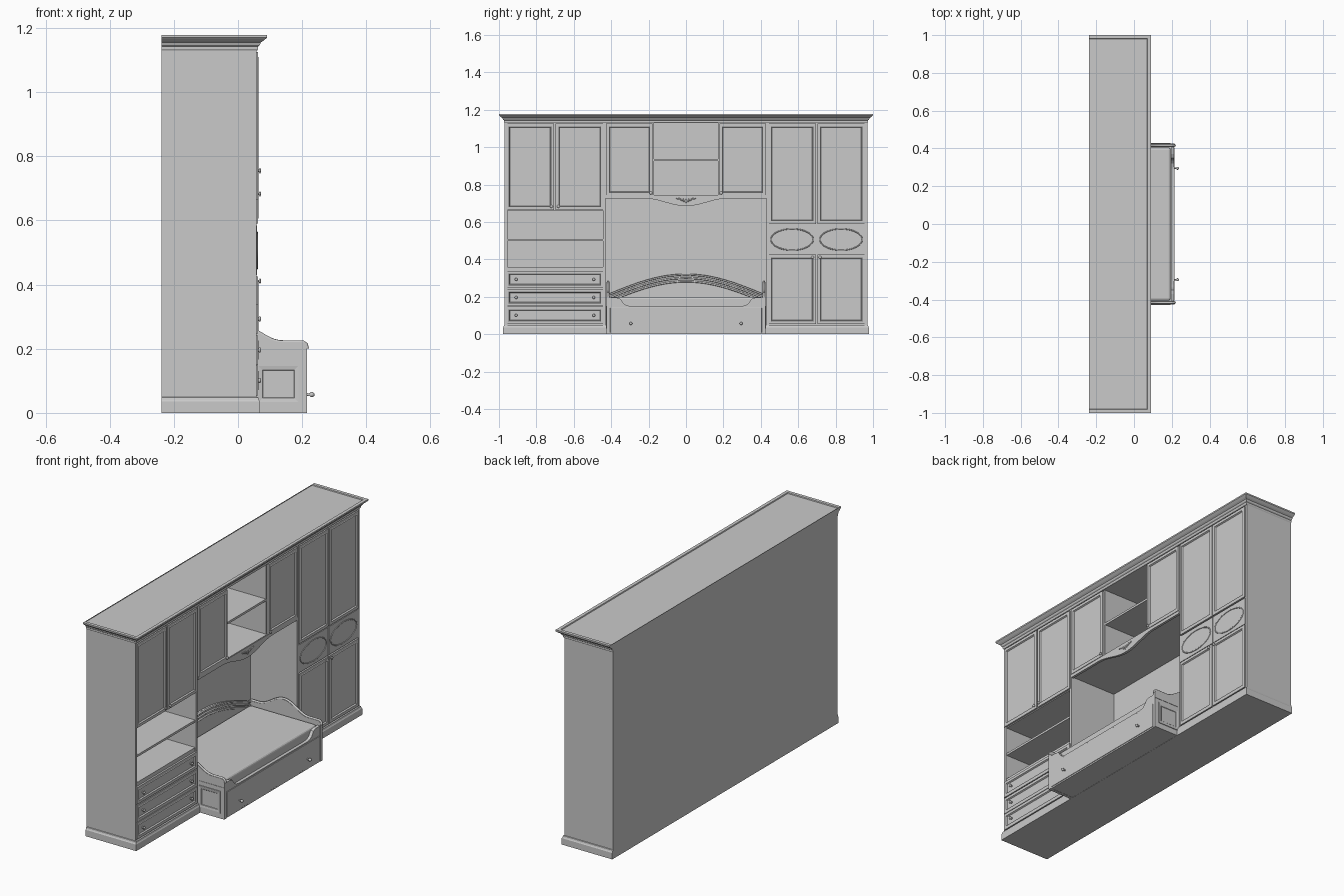
import bpy, bmesh, math
from mathutils import Vector

if "Cube" in bpy.data.objects:
    bpy.data.objects.remove(bpy.data.objects["Cube"])

grey = bpy.data.materials.new("plain_grey")
grey.use_nodes = True
grey.diffuse_color = (0.59, 0.59, 0.59, 1)
grey.node_tree.nodes["Principled BSDF"].inputs["Base Color"].default_value = (0.59, 0.59, 0.59, 1)

BACK, FRONT, FACE, SIDE = -0.238, 0.057, 0.062, 0.97


def finish(name, bm, smooth=False):
    bmesh.ops.recalc_face_normals(bm, faces=bm.faces)
    mesh = bpy.data.meshes.new(name)
    bm.to_mesh(mesh)
    bm.free()
    mesh.materials.append(grey)
    if smooth:
        for p in mesh.polygons:
            p.use_smooth = True
    ob = bpy.data.objects.new(name, mesh)
    bpy.context.collection.objects.link(ob)
    return ob


def box_mesh(x, y, z):
    bm = bmesh.new()
    bmesh.ops.create_cube(bm, size=1)
    for v in bm.verts:
        v.co = [r[0] + (c + 0.5) * (r[1] - r[0]) for c, r in zip(v.co, (x, y, z))]
    return bm


def box(name, x, y, z, bevel=0):
    ob = finish(name, box_mesh(x, y, z))
    if bevel:
        m = ob.modifiers.new("rounding", 'BEVEL')
        m.width, m.segments = bevel, 3
    return ob


def panel(name, x, y, z, axis=(1, 0, 0), steps=((0.014, 0), (0.003, 0.002), (0.004, -0.007), (0.006, 0))):
    """Box whose face along axis is inset into a framed, moulded panel."""
    bm = box_mesh(x, y, z)
    bm.normal_update()
    face = max(bm.faces, key=lambda f: f.normal.dot(Vector(axis)))
    for width, depth in steps:
        bmesh.ops.inset_region(bm, faces=[face], thickness=width, depth=depth, use_even_offset=True)
    return finish(name, bm)


def prism(name, pts, a, b, axis):
    """Extrude an outline: axis 'x' takes (y, z) points, axis 'y' takes (x, z)."""
    bm = bmesh.new()
    place = (lambda p, t: (t, p[0], p[1])) if axis == 'x' else (lambda p, t: (p[0], t, p[1]))
    face = bm.faces.new([bm.verts.new(place(p, a)) for p in pts])
    out = bmesh.ops.extrude_face_region(bm, geom=[face])
    shift = Vector((b - a, 0, 0)) if axis == 'x' else Vector((0, b - a, 0))
    bmesh.ops.translate(bm, vec=shift, verts=[v for v in out["geom"] if isinstance(v, bmesh.types.BMVert)])
    return finish(name, bm)


def moulding(name, profile):
    """Stack of outlines around front and both ends, flush at the back."""
    bm = bmesh.new()
    rings = []
    for o, z in profile:
        rings.append([bm.verts.new(p) for p in (
            (BACK, -SIDE - o, z), (0.06 + o, -SIDE - o, z), (0.06 + o, SIDE + o, z), (BACK, SIDE + o, z))])
    for r, s in zip(rings, rings[1:]):
        for i in range(4):
            j = (i + 1) % 4
            bm.faces.new((r[i], r[j], s[j], s[i]))
    bm.faces.new(rings[0])
    bm.faces.new(rings[-1])
    return finish(name, bm)


def tube(name, pts, radius, cyclic=False):
    cu = bpy.data.curves.new(name, 'CURVE')
    cu.dimensions, cu.bevel_depth, cu.bevel_resolution = '3D', radius, 2
    sp = cu.splines.new('POLY')
    sp.points.add(len(pts) - 1)
    for p, q in zip(sp.points, pts):
        p.co = (*q, 1)
    sp.use_cyclic_u = cyclic
    cu.materials.append(grey)
    ob = bpy.data.objects.new(name, cu)
    bpy.context.collection.objects.link(ob)
    return ob


def knob(name, x, y, z, length=0.012):
    """Turned knob pointing to the front."""
    bm = bmesh.new()
    prof = [(0.006, 0), (0.004, 0.25), (0.003, 0.45), (0.008, 0.6), (0.008, 0.8), (0.004, 1)]
    n = 12
    rings = [[bm.verts.new((x + t * length, y + r * math.cos(i * math.tau / n), z + r * math.sin(i * math.tau / n)))
              for i in range(n)] for r, t in prof]
    for r, s in zip(rings, rings[1:]):
        for i in range(n):
            bm.faces.new((r[i], r[(i + 1) % n], s[(i + 1) % n], s[i]))
    bm.faces.new(rings[0])
    bm.faces.new(rings[-1])
    finish(name, bm, True)


# Carcass
moulding("plinth", [(0.008, 0), (0.008, 0.035), (0.005, 0.04), (0.003, 0.048), (0, 0.05)])
moulding("cornice", [(0, 1.13), (0.003, 1.135), (0.003, 1.143), (0.008, 1.147), (0.011, 1.155), (0.019, 1.16),
                     (0.026, 1.166), (0.03, 1.17), (0.03, 1.178), (0.012, 1.178), (0.01, 1.173)])
box("back_panel", (BACK, BACK + 0.012), (-SIDE, SIDE), (0.05, 1.13))
for s, side in ((-1, "right"), (1, "left")):
    box(side + "_end", (BACK, FRONT), sorted((s * 0.955, s * SIDE)), (0.05, 1.13))
    box(side + "_divider", (BACK, FRONT), sorted((s * 0.43, s * 0.445)), (0.05, 1.13))
    box(side + "_upper_cabinet", (BACK, 0.052), sorted((s * 0.17, s * 0.43)), (0.745, 1.13))
    # Middle wall doors
    panel(side + "_middle_door", (0.045, FACE), sorted((s * 0.178, s * 0.427)), (0.742, 1.125))
    knob(side + "_middle_knob", FACE - 0.002, s * 0.188, 0.755)
box("drawer_cabinet", (BACK, 0.052), (-0.955, -0.445), (0.05, 0.36))
box("tall_left_cabinet", (BACK, 0.052), (0.445, 0.955), (0.05, 1.13))
box("upper_right_cabinet", (BACK, 0.052), (-0.955, -0.445), (0.66, 1.13))
box("right_open_shelf", (BACK, 0.052), (-0.955, -0.445), (0.498, 0.51))
box("middle_open_shelf", (BACK, 0.05), (-0.17, 0.17), (0.925, 0.937))
box("bridge_bottom", (BACK, FRONT), (-0.43, 0.43), (0.73, 0.745))

# Doors and drawers
for i, y in enumerate((-0.963, -0.697)):
    panel(f"right_upper_door_{i}", (0.045, FACE), (y, y + 0.257), (0.665, 1.125))
    knob(f"right_door_knob_{i}", FACE - 0.002, (-0.72, -0.682)[i], 0.683)
for i, z in enumerate((0.055, 0.15, 0.247)):
    panel(f"drawer_{i}", (0.045, FACE), (-0.963, -0.44), (z, z + 0.092))
    for y in (-0.908, -0.493):
        knob(f"drawer_knob_{i}", FACE - 0.006, y, z + 0.046, 0.016)
for i, y in enumerate((0.44, 0.702)):
    panel(f"left_upper_door_{i}", (0.045, FACE), (y, y + 0.255), (0.59, 1.125))
    panel(f"left_lower_door_{i}", (0.045, FACE), (y, y + 0.255), (0.055, 0.425))
    box(f"oval_front_{i}", (0.045, FACE - 0.003), (y, y + 0.255), (0.43, 0.584))
    oval = [(FACE - 0.003, y + 0.127 + 0.113 * math.cos(a * math.tau / 48), 0.506 + 0.057 * math.sin(a * math.tau / 48))
            for a in range(48)]
    tube(f"oval_rim_{i}", oval, 0.003, True)
    knob(f"left_door_knob_{i}", FACE - 0.002, (0.677, 0.717)[i], 0.411)

# Valance over the bed with a carved ornament
ys = [-0.43 + 0.86 * i / 60 for i in range(61)]
low = [(y, 0.725 - (0.02 * (1 + math.cos(math.pi * y / 0.22)) if abs(y) < 0.22 else 0)) for y in ys]
prism("valance", low + [(0.43, 0.742), (-0.43, 0.742)], 0.045, FACE - 0.003, 'x')
for i in range(-3, 4):
    bm = bmesh.new()
    bmesh.ops.create_uvsphere(bm, u_segments=8, v_segments=6, radius=1)
    ang = i * 0.42
    for v in bm.verts:
        u, w = v.co.y * 0.004, v.co.z * 0.011
        v.co = (FACE - 0.003 + v.co.x * 0.004,
                i * 0.014 + u * math.cos(ang) + w * math.sin(ang),
                0.712 + 0.004 * abs(i) - u * math.sin(ang) + w * math.cos(ang))
    finish(f"carved_leaf_{i + 3}", bm, True)

# Bed end boards: symmetrical hump with rounded shoulders
MID = -0.0115


def crest(x):
    t = min(abs(x - MID) / 0.15, 1)
    return 0.22 + 0.03 * (1 + math.cos(math.pi * t))


top = [(0.215, 0.2), (0.212, 0.213), (0.202, 0.22)]
top += [(0.19 - 0.403 * i / 40, crest(0.19 - 0.403 * i / 40)) for i in range(41)]
end_outline = [(BACK + 0.001, 0), (0.215, 0)] + top + [(BACK + 0.001, 0.21)]
for s, side in ((-1, "right"), (1, "left")):
    prism(side + "_bed_end", end_outline, s * 0.408, s * 0.425, 'y')
    panel(side + "_bed_end_panel", (0.06, 0.192), sorted((s * 0.42, s * 0.429)), (0.03, 0.15), (0, s, 0),
          ((0.004, 0), (0.012, -0.002), (0.004, -0.004)))
    box(side + "_bed_end_strip", (0.06, 0.213), sorted((s * 0.42, s * 0.427)), (0.17, 0.174))
    tube(side + "_bed_end_cap", [(x, s * 0.4165, z) for x, z in top], 0.0065)
    knob(side + "_bed_knob", 0.21, s * 0.295, 0.057, 0.028)

# Bed front, mattress and arched backrest
half = [(0.408, 0.195), (0.37, 0.195), (0.35, 0.188), (0.335, 0.165), (0.32, 0.154), (0.295, 0.15)]
prism("bed_front", [(-0.408, 0), (0.408, 0)] + half + [(-y, z) for y, z in reversed(half)], 0.195, 0.212, 'x')
box("bed_drawer_front", (0.2, 0.215), (-0.405, 0.405), (0.008, 0.143), 0.002)
box("bed_base", (BACK + 0.005, 0.195), (-0.408, 0.408), (0.001, 0.1))
box("mattress", (-0.21, 0.194), (-0.405, 0.405), (0.1, 0.2), 0.012)


def arch(y, drop=0):
    return 0.21 - drop + 0.11 * math.cos(math.pi * y / 0.84)


span = [-0.408 + 0.816 * i / 40 for i in range(41)]
prism("bed_backrest", [(0.408, 0.05), (-0.408, 0.05)] + [(y, arch(y)) for y in span], BACK + 0.001, -0.212, 'x')
for i, drop in enumerate((0.002, 0.02, 0.038)):
    tube(f"backrest_bead_{i}", [(-0.212, y, arch(y, drop)) for y in span], 0.005)
